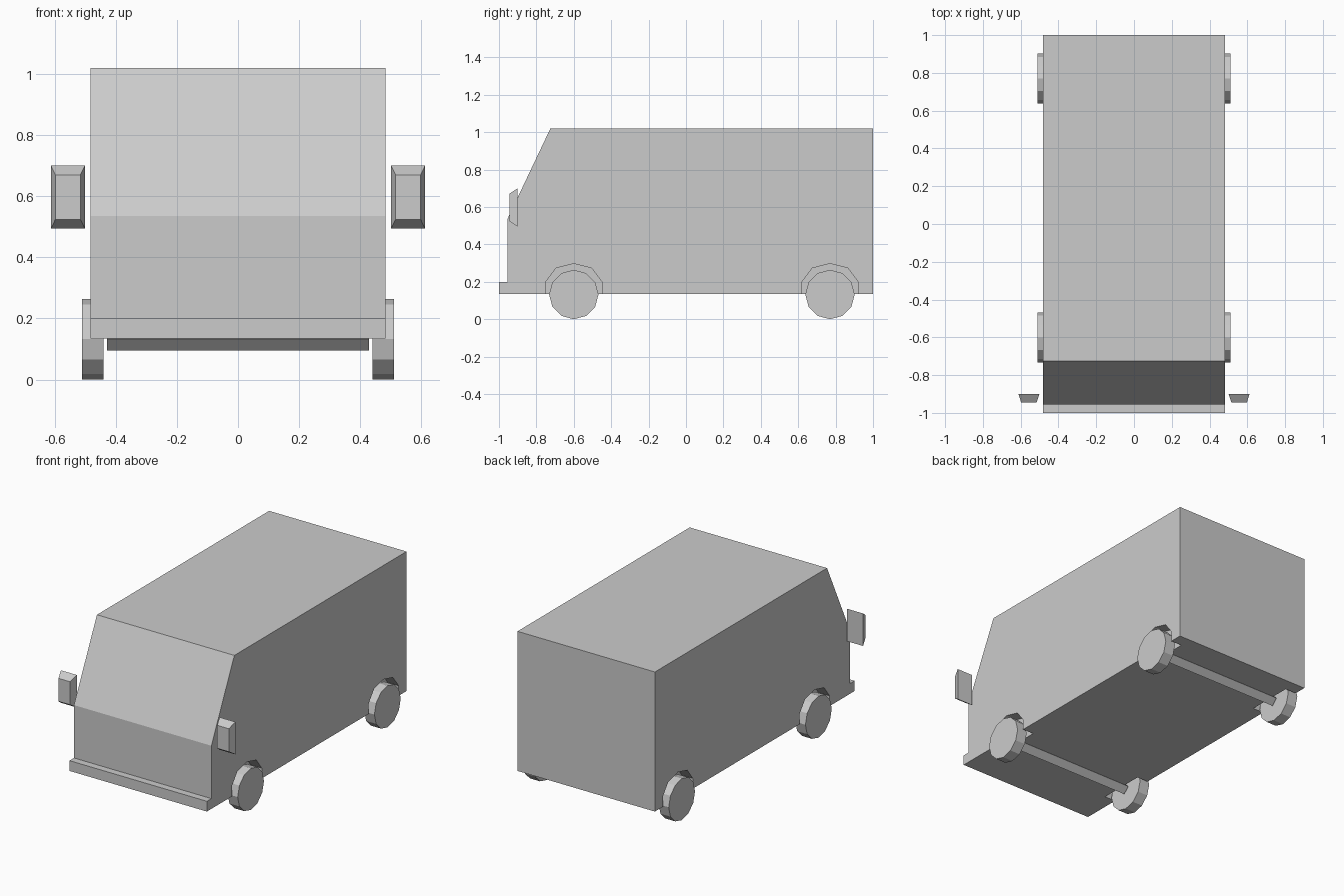
import bpy
import bmesh
from math import cos, sin, radians
from mathutils import Vector

default = bpy.data.objects.get("Cube")
if default:
    bpy.data.objects.remove(default, do_unlink=True)

grey = bpy.data.materials.new("light_grey")
grey.use_nodes = True
colour = (0.6, 0.6, 0.6, 1)
grey.diffuse_color = colour
grey.node_tree.nodes["Principled BSDF"].inputs["Base Color"].default_value = colour

HALF_WIDTH = 0.482
FLOOR = 0.135
FRONT = -0.955
WHEEL_RADIUS = 0.132
AXLES = {"front": -0.6, "rear": 0.77}
SIDES = {"left": 1, "right": -1}


def prism(name, profile, x0, x1):
    """Extrude a (y, z) outline along x into a closed solid."""
    bm = bmesh.new()
    face = bm.faces.new([bm.verts.new((x0, y, z)) for y, z in profile])
    ext = bmesh.ops.extrude_face_region(bm, geom=[face])
    moved = [v for v in ext["geom"] if isinstance(v, bmesh.types.BMVert)]
    bmesh.ops.translate(bm, verts=moved, vec=Vector((x1 - x0, 0, 0)))
    return finish(name, bm)


def finish(name, bm):
    bmesh.ops.recalc_face_normals(bm, faces=bm.faces)
    mesh = bpy.data.meshes.new(name)
    bm.to_mesh(mesh)
    bm.free()
    mesh.materials.append(grey)
    obj = bpy.data.objects.new(name, mesh)
    bpy.context.collection.objects.link(obj)
    return obj


def polygon(y, z, radius, sides):
    """Regular outline with a corner at the top."""
    angles = [radians(360 * i / sides) for i in range(sides)]
    return [(y + radius * sin(a), z + radius * cos(a)) for a in angles]


# Body shell with sloped windscreen
body = prism("van_body", [(FRONT, FLOOR), (FRONT, 0.535), (-0.725, 1.02),
                          (1, 1.02), (1, FLOOR)], -HALF_WIDTH, HALF_WIDTH)

# Front bumper
prism("front_bumper", [(-1, FLOOR), (-1, 0.2), (FRONT, 0.2), (FRONT, FLOOR)],
      -HALF_WIDTH, HALF_WIDTH)

# Wheel arches cut into the body, wheels and axles
half_arch = [(0.15, 0.05), (0.15, 0.2), (0.095, 0.273)]
arch = half_arch + [(0, 0.297)] + [(-y, z) for y, z in reversed(half_arch)]
for end, y in AXLES.items():
    for side, s in SIDES.items():
        cutter = prism("arch_cutter", [(y + dy, z) for dy, z in arch],
                       s * 0.405, s * 0.6)
        cutter.hide_render = True
        cut = body.modifiers.new("arch", "BOOLEAN")
        cut.operation = "DIFFERENCE"
        cut.solver = "EXACT"
        cut.object = cutter
        bpy.context.view_layer.objects.active = body
        bpy.ops.object.modifier_apply(modifier=cut.name)
        bpy.data.objects.remove(cutter, do_unlink=True)
        prism(f"{end}_{side}_wheel",
              polygon(y, WHEEL_RADIUS, WHEEL_RADIUS, 12), s * 0.44, s * 0.51)
    prism(f"{end}_axle", polygon(y, WHEEL_RADIUS, 0.037, 4), -0.428, 0.428)

# Side mirrors: blocks tapering toward the front
for side, s in SIDES.items():
    bm = bmesh.new()
    bmesh.ops.create_cube(bm, size=1)
    for v in bm.verts:
        front = v.co.y < 0
        width, height = (0.082, 0.146) if front else (0.111, 0.206)
        v.co = (s * 0.5565 + v.co.x * width,
                -0.945 if front else -0.9,
                0.597 + v.co.z * height)
    finish(f"{side}_mirror", bm)
